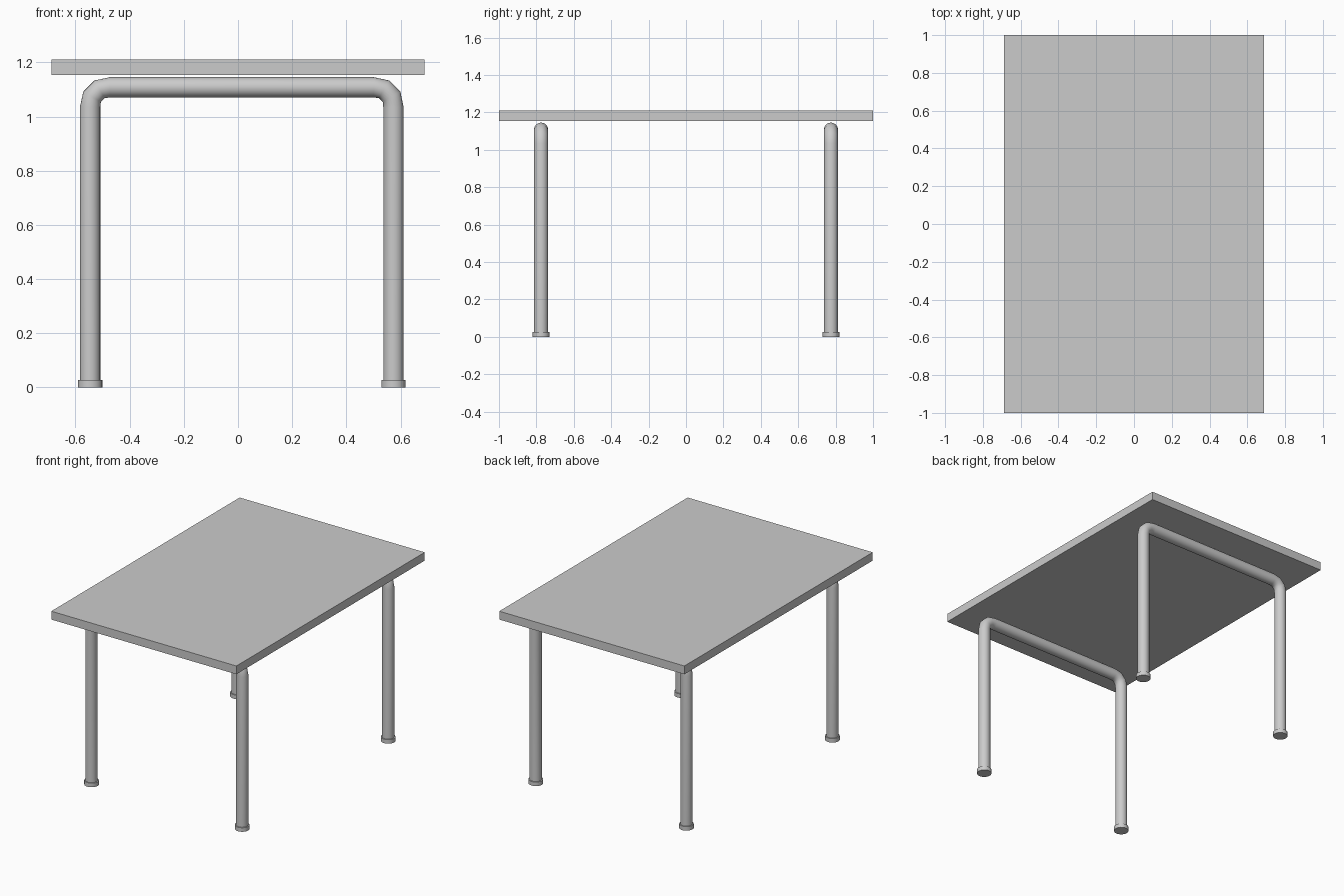
import bpy, bmesh
from math import sin, cos, pi, radians
from mathutils import Vector

if "Cube" in bpy.data.objects:
    bpy.data.objects.remove(bpy.data.objects["Cube"])

LEG_X, MID_X, LEG_Y = 0.56, 0.014, 0.775
TUBE_R, BEND_R, TUBE_Z = 0.0375, 0.073, 1.108
FOOT_R, FOOT_H = 0.045, 0.027
SIDES = 24


def finish(name, bm, smooth=True):
    bmesh.ops.recalc_face_normals(bm, faces=bm.faces)
    me = bpy.data.meshes.new(name)
    bm.to_mesh(me)
    bm.free()
    ob = bpy.data.objects.new(name, me)
    bpy.context.collection.objects.link(ob)
    if smooth:
        bpy.ops.object.select_all(action='DESELECT')
        bpy.context.view_layer.objects.active = ob
        ob.select_set(True)
        bpy.ops.object.shade_smooth_by_angle(angle=radians(40))
    return ob


# table top
bm = bmesh.new()
bmesh.ops.create_cube(bm, size=1)
bmesh.ops.scale(bm, vec=(1.376, 2.0, 0.056), verts=bm.verts)
bmesh.ops.translate(bm, vec=(0, 0, 1.182), verts=bm.verts)
finish("table_top", bm, smooth=False)

# tube path: (x, z, outward normal angle), up one leg, across, down the other
path = [(-LEG_X, 0.005, pi)]
for side, start in ((-1, pi), (1, pi / 2)):
    for i in range(4):
        a = start - i * pi / 6
        r = BEND_R + (0.003 if i in (1, 2) else 0)
        path.append((side * (LEG_X - BEND_R) + r * cos(a),
                     TUBE_Z - BEND_R + r * sin(a), a))
path.append((LEG_X, 0.005, 0))

for name, y in (("front", -LEG_Y), ("back", LEG_Y)):
    # bent tube frame
    bm = bmesh.new()
    rings = []
    for x, z, a in path:
        n = Vector((cos(a), 0, sin(a)))
        c = Vector((x + MID_X, y, z))
        rings.append([bm.verts.new(c + TUBE_R * (cos(t) * n + Vector((0, sin(t), 0))))
                      for t in (2 * pi * k / SIDES for k in range(SIDES))])
    for p, q in zip(rings, rings[1:]):
        for k in range(SIDES):
            j = (k + 1) % SIDES
            bm.faces.new((p[k], p[j], q[j], q[k]))
    bm.faces.new(rings[0])
    bm.faces.new(rings[-1])
    finish(name + "_leg_frame", bm)

    # foot caps
    for side, label in ((-1, "left"), (1, "right")):
        bm = bmesh.new()
        bmesh.ops.create_cone(bm, cap_ends=True, segments=SIDES, radius1=FOOT_R,
                              radius2=FOOT_R, depth=FOOT_H)
        bmesh.ops.translate(bm, vec=(side * LEG_X + MID_X, y, FOOT_H / 2), verts=bm.verts)
        finish(f"{name}_{label}_foot", bm)
